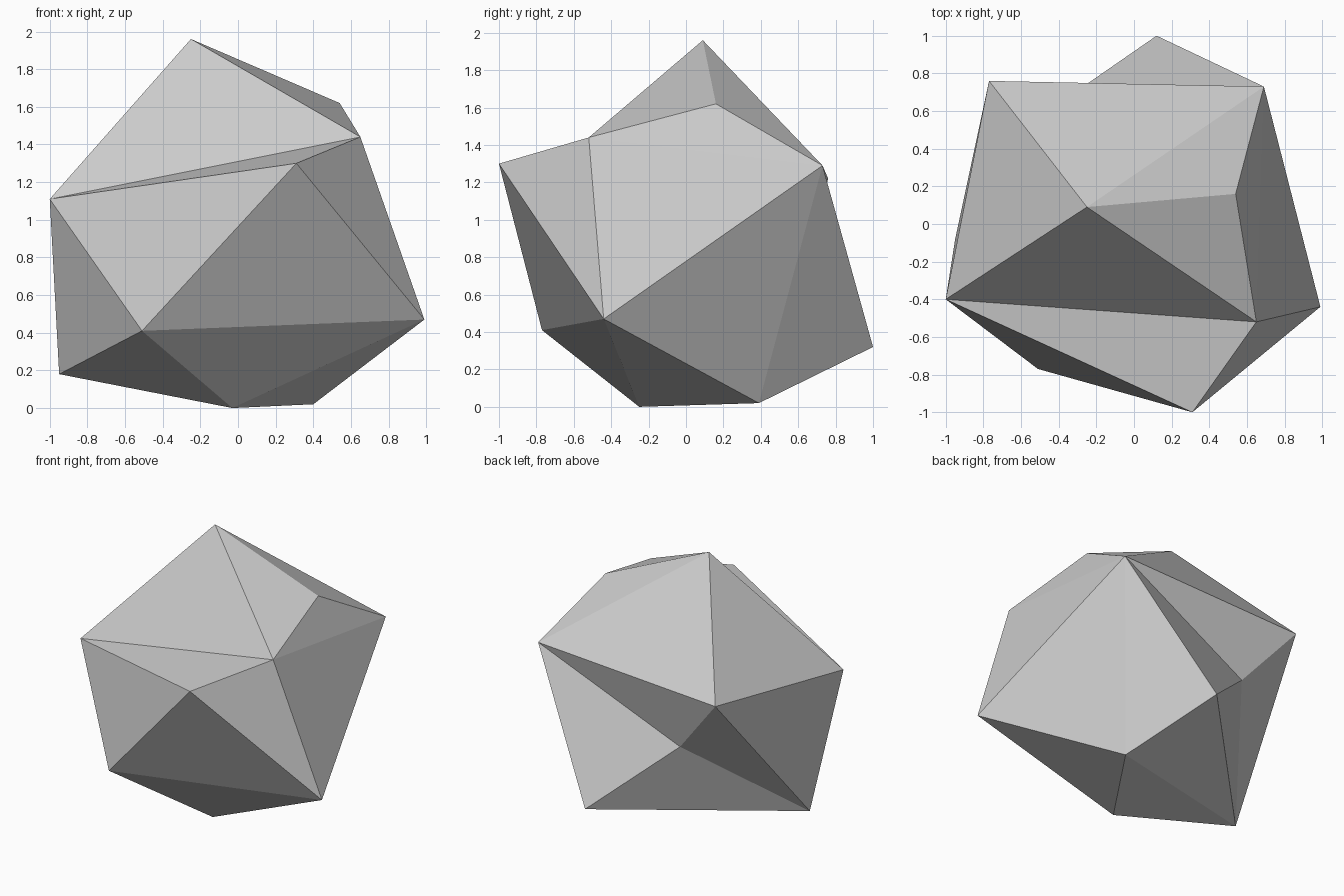
import bpy
import bmesh

cube = bpy.data.objects.get("Cube")
if cube:
    bpy.data.objects.remove(cube, do_unlink=True)

# Corners of the faceted boulder
corners = {
    "peak": (-0.25, 0.09, 1.96),
    "shoulder": (0.54, 0.16, 1.62),
    "brow": (0.65, -0.52, 1.44),
    "right_tip": (-1.0, -0.40, 1.11),
    "front_tip": (0.31, -1.0, 1.30),
    "front_low": (-0.51, -0.77, 0.41),
    "left_tip": (0.99, -0.44, 0.47),
    "right_low": (-0.95, -0.08, 0.18),
    "base_front": (-0.03, -0.25, 0.0),
    "base_back": (0.40, 0.39, 0.02),
    "back_left": (0.69, 0.73, 1.29),
    "back_right": (-0.77, 0.76, 1.22),
    "back_tip": (0.12, 1.0, 0.32),
    "back_dent": (-0.40, 0.64, 0.78),
}

# Facets grouped as fans: a hub corner and the rim it spreads to
fans = [
    ("back_left", "left_tip brow shoulder peak back_right back_dent back_tip base_back left_tip"),
    ("right_low", "right_tip back_right back_dent back_tip base_back base_front front_low right_tip"),
    ("brow", "shoulder peak right_tip front_tip left_tip"),
    ("front_low", "right_tip front_tip left_tip base_front"),
    ("peak", "right_tip back_right"),
    ("left_tip", "base_front base_back"),
]

bm = bmesh.new()
verts = {name: bm.verts.new(co) for name, co in corners.items()}
for hub, rim in fans:
    names = rim.split()
    for start, end in zip(names, names[1:]):
        bm.faces.new((verts[hub], verts[start], verts[end]))
bmesh.ops.recalc_face_normals(bm, faces=bm.faces)

mesh = bpy.data.meshes.new("boulder")
bm.to_mesh(mesh)
bm.free()

# Plain stone colour, flat facets
stone = bpy.data.materials.new("stone_grey")
stone.use_nodes = True
colour = (0.6, 0.6, 0.6, 1.0)
stone.diffuse_color = colour
stone.node_tree.nodes["Principled BSDF"].inputs["Base Color"].default_value = colour
mesh.materials.append(stone)

boulder = bpy.data.objects.new("boulder", mesh)
bpy.context.collection.objects.link(boulder)
